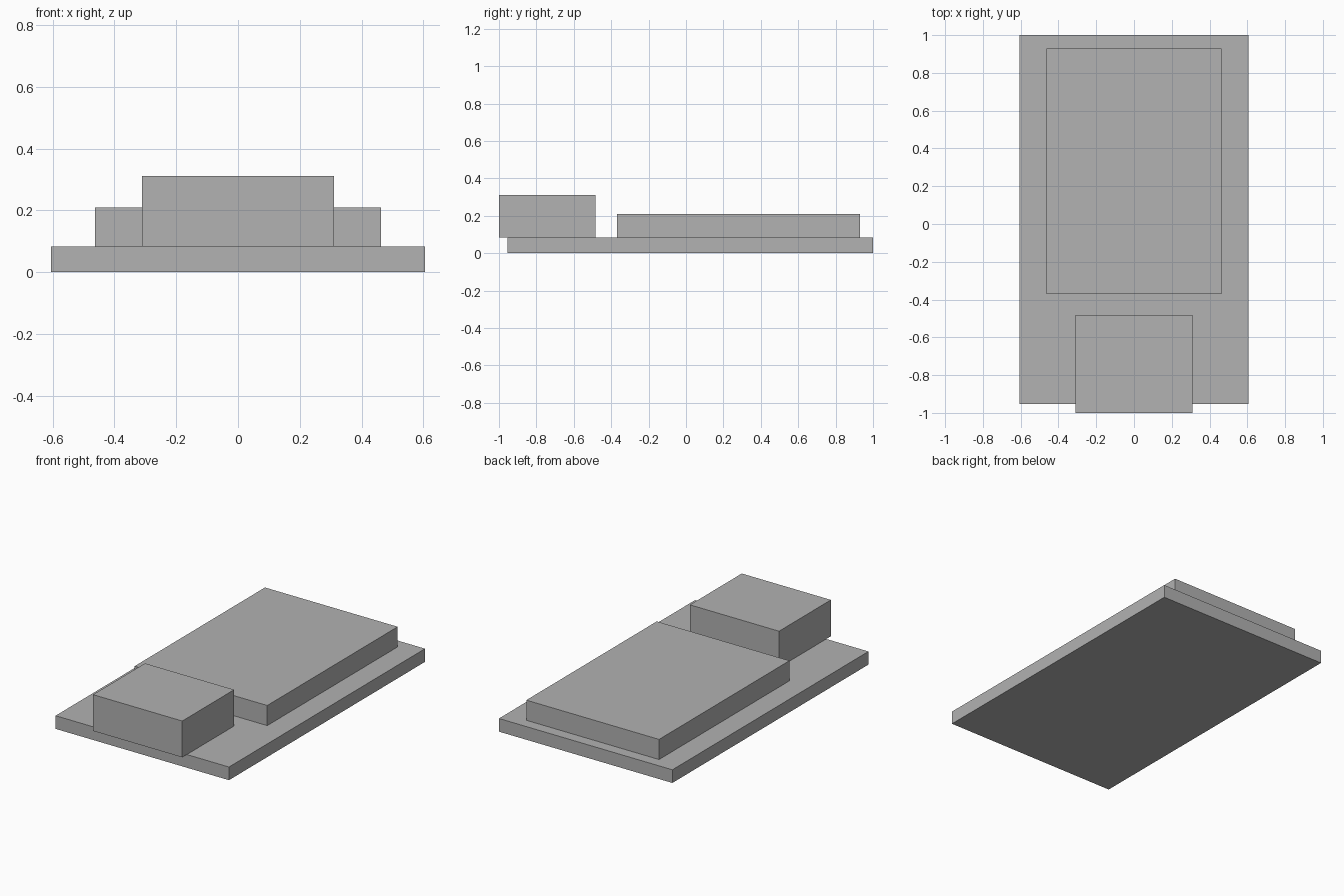
import bpy

default = bpy.data.objects.get("Cube")
if default:
    bpy.data.objects.remove(default, do_unlink=True)

# Single plain grey material
GREY = (0.445, 0.445, 0.445, 1.0)
grey = bpy.data.materials.new("plain grey")
grey.use_nodes = True
grey.diffuse_color = GREY
grey.node_tree.nodes["Principled BSDF"].inputs["Base Color"].default_value = GREY


def box(name, half_width, y_range, z_range):
    """Flat-sided box centred on x, spanning the given y and z ranges."""
    (y0, y1), (z0, z1) = y_range, z_range
    bpy.ops.mesh.primitive_cube_add(size=1, location=(0, (y0 + y1) / 2, (z0 + z1) / 2))
    obj = bpy.context.object
    obj.name = obj.data.name = name
    obj.scale = (2 * half_width, y1 - y0, z1 - z0)
    bpy.ops.object.transform_apply(location=False, rotation=False, scale=True)
    obj.data.materials.append(grey)
    return obj


BASE_TOP = 0.083

# Thin board that carries everything
box("base_board", 0.605, (-0.954, 1.0), (0, BASE_TOP))
# Wide low module on the rear of the board
box("rear_module", 0.463, (-0.37, 0.93), (BASE_TOP, 0.21))
# Tall connector block overhanging the front edge
box("front_connector", 0.311, (-1.0, -0.483), (BASE_TOP, 0.312))
